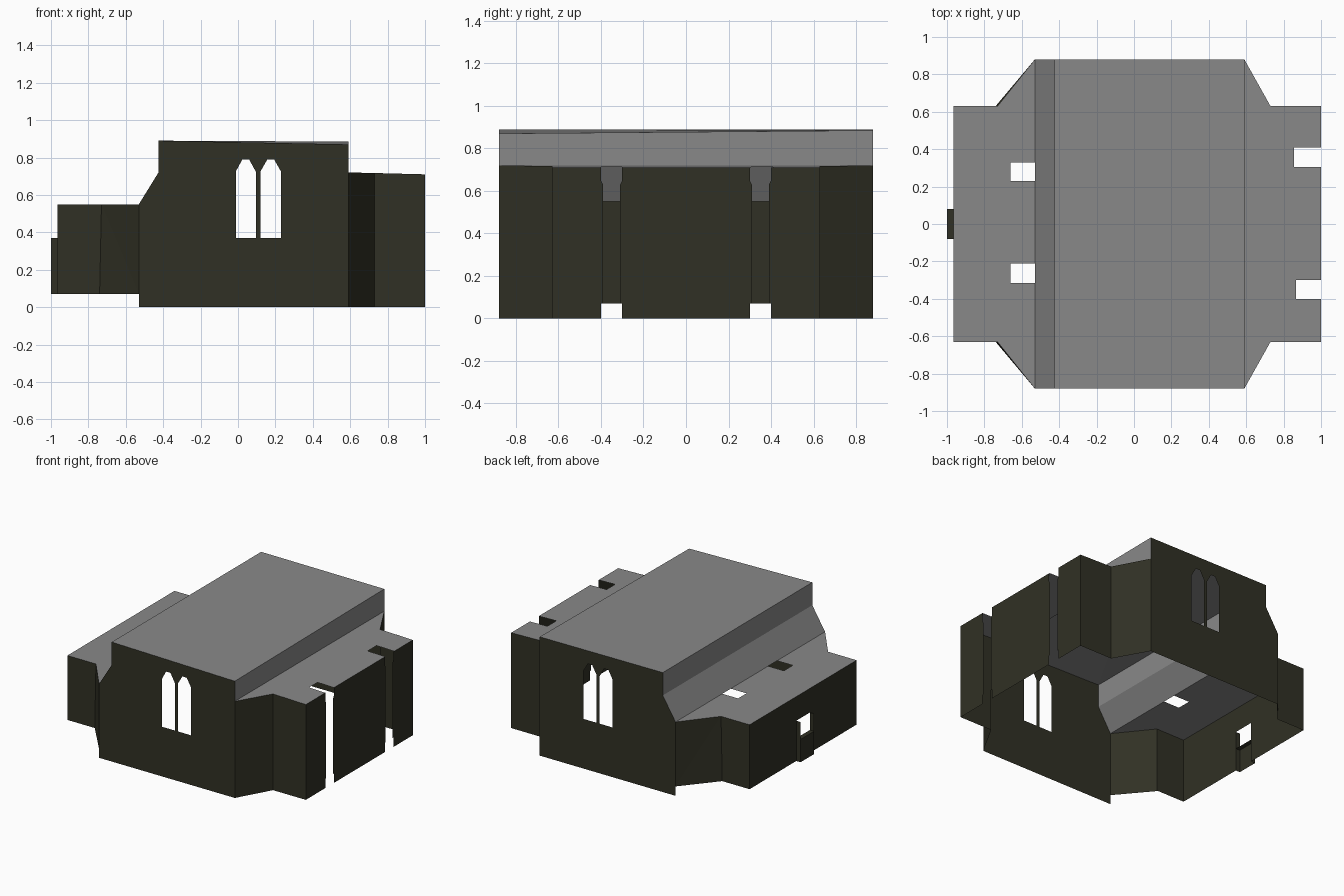
import bpy, bmesh
from mathutils import Vector

if "Cube" in bpy.data.objects:
    bpy.data.objects.remove(bpy.data.objects["Cube"])


def material(name, rgb):
    m = bpy.data.materials.new(name)
    m.diffuse_color = (*rgb, 1)
    m.use_nodes = True
    m.node_tree.nodes["Principled BSDF"].inputs["Base Color"].default_value = m.diffuse_color
    return m


WALL = material("dark olive wall", (0.03, 0.03, 0.018))
ROOF = material("grey roof", (0.25, 0.25, 0.25))


def sheet(name, loops, out, mat):
    """Flat sheet: first loop is the outline, the others are holes."""
    bm = bmesh.new()
    out = Vector(out)
    edges = []
    for loop in loops:
        vs = [bm.verts.new(p) for p in loop]
        edges += [bm.edges.new((vs[i - 1], vs[i])) for i in range(len(vs))]
    bmesh.ops.triangle_fill(bm, use_beauty=True, edges=edges, normal=out)
    for f in bm.faces:
        f.normal_update()
        if f.normal.dot(out) < 0:
            f.normal_flip()
    me = bpy.data.meshes.new(name)
    bm.to_mesh(me)
    bm.free()
    me.materials.append(mat)
    ob = bpy.data.objects.new(name, me)
    bpy.context.collection.objects.link(ob)
    return ob


def wall(name, a, b, z0, za, zb, out, a_low=None):
    """Upright panel between two plan points."""
    low = a_low or a
    sheet(name, [[(*low, z0), (*b, z0), (*b, zb), (*a, za)]], out, WALL)


def rect(x0, x1, y0, y1, z):
    return [(x0, y0, z), (x1, y0, z), (x1, y1, z), (x0, y1, z)]


# Main plan and height measures
L, R, SLOPE = -0.53, 0.59, -0.425
Y, YW = 0.88, 0.63
WING_L, WING_R = -0.965, 1.0
TOP, LOW, EAVE, RAISED = 0.89, 0.55, 0.72, 0.07


def top_right(s):
    return 0.87 if s < 0 else 0.885


def lancet(x0, x1, y):
    """Pointed window outline with a blunt tip."""
    c = (x0 + x1) / 2
    return [(x0, y, 0.37), (x1, y, 0.37), (x1, y, 0.725),
            (c + 0.018, y, 0.79), (c - 0.018, y, 0.79), (x0, y, 0.725)]


# Front and back halves of the walls
for s, side in ((-1, "front"), (1, "back")):
    y, yw = s * Y, s * YW
    outline = [(L, y, 0), (R, y, 0), (R, y, top_right(s)),
               (SLOPE, y, TOP), (SLOPE, y, EAVE), (L, y, LOW)]
    sheet(side + "_gable_wall",
          [outline, lancet(-0.012, 0.095, y), lancet(0.12, 0.23, y)],
          (0, s, 0), WALL)
    wall(side + "_left_wing_wall", (WING_L, yw), (-0.73, yw), RAISED, LOW, LOW, (0, s, 0))
    wall(side + "_left_angled_wall", (-0.73, yw), (L, y), RAISED, LOW, LOW, (-1, s, 0),
         (-0.74, yw))
    wall(side + "_right_angled_wall", (0.73, yw), (R, y), 0, 0.717, EAVE, (1, s, 0))
    wall(side + "_right_wing_wall", (0.73, yw), (WING_R, yw), 0, 0.717, 0.71, (0, s, 0))

# Right end wall: three panels separated by two stepped slots
SLOT = [(0.05, 0), (0.05, 0.07), (0.04, 0.07), (0.04, 0.63), (0.05, 0.65), (0.05, 0.71)]
for s, side in ((-1, "front"), (1, "back")):
    edge = [(WING_R, s * (0.35 + w), z) for w, z in SLOT]
    sheet(side + "_end_panel",
          [edge + [(WING_R, s * YW, 0.71), (WING_R, s * YW, 0)]], (1, 0, 0), WALL)
inner = [(0.35 - w, z) for w, z in SLOT]
sheet("middle_end_panel",
      [[(WING_R, v, z) for v, z in inner] + [(WING_R, -v, z) for v, z in reversed(inner)]],
      (1, 0, 0), WALL)

# Left end wall with a doorway
D = 0.08
sheet("left_end_wall",
      [[(WING_L, v, z) for v, z in ((-YW, RAISED), (-D, RAISED), (-D, 0.37), (D, 0.37),
                                    (D, RAISED), (YW, RAISED), (YW, LOW), (-YW, LOW))]],
      (-1, 0, 0), WALL)

# Shallow porch: two cheeks, a low front and its sill
for s, side in ((-1, "front"), (1, "back")):
    wall(side + "_porch_cheek", (-1, s * D), (WING_L, s * D), RAISED, 0.37, 0.37, (0, s, 0))
wall("porch_front", (-1, -D), (-1, D), RAISED, 0.24, 0.24, (-1, 0, 0))
sheet("porch_sill", [rect(-1, WING_L, -D, D, 0.24)], (0, 0, 1), WALL)

# Main roof and its upright edges
sheet("main_roof", [[(SLOPE, -Y, TOP), (R, -Y, top_right(-1)),
                     (R, Y, top_right(1)), (SLOPE, Y, TOP)]], (0, 0, 1), ROOF)
sheet("right_roof_edge", [[(R, -Y, EAVE), (R, Y, EAVE),
                           (R, Y, top_right(1)), (R, -Y, top_right(-1))]], (1, 0, 0), ROOF)
sheet("left_roof_edge", [[(SLOPE, -Y, EAVE), (SLOPE, Y, EAVE),
                          (SLOPE, Y, TOP), (SLOPE, -Y, TOP)]], (-1, 0, 0), ROOF)
sheet("left_roof_slope", [[(L, -Y, LOW), (L, Y, LOW),
                           (SLOPE, Y, EAVE), (SLOPE, -Y, EAVE)]], (-1, 0, 0.6), ROOF)

# Left wing roof with two openings against the slope
sheet("left_wing_roof",
      [[(L, -Y, LOW), (L, -0.315, LOW), (-0.66, -0.315, LOW), (-0.66, -0.21, LOW),
        (L, -0.21, LOW), (L, 0.23, LOW), (-0.66, 0.23, LOW), (-0.66, 0.33, LOW),
        (L, 0.33, LOW), (L, Y, LOW), (-0.73, YW, LOW), (WING_L, YW, LOW),
        (WING_L, -YW, LOW), (-0.73, -YW, LOW)]], (0, 0, 1), ROOF)


# Right wing roof, falling slightly outwards, with two edge notches
def on_fall(x, y):
    return (x, y, EAVE - 0.01 * (x - R) / (WING_R - R))


plan = [(R, -Y), (0.73, -YW), (1, -YW), (1, -0.4), (0.865, -0.4), (0.865, -0.3), (1, -0.3),
        (1, 0.305), (0.855, 0.305), (0.855, 0.41), (1, 0.41), (1, YW), (0.73, YW), (R, Y)]
sheet("right_wing_roof", [[on_fall(*p) for p in plan]], (0, 0, 1), ROOF)
